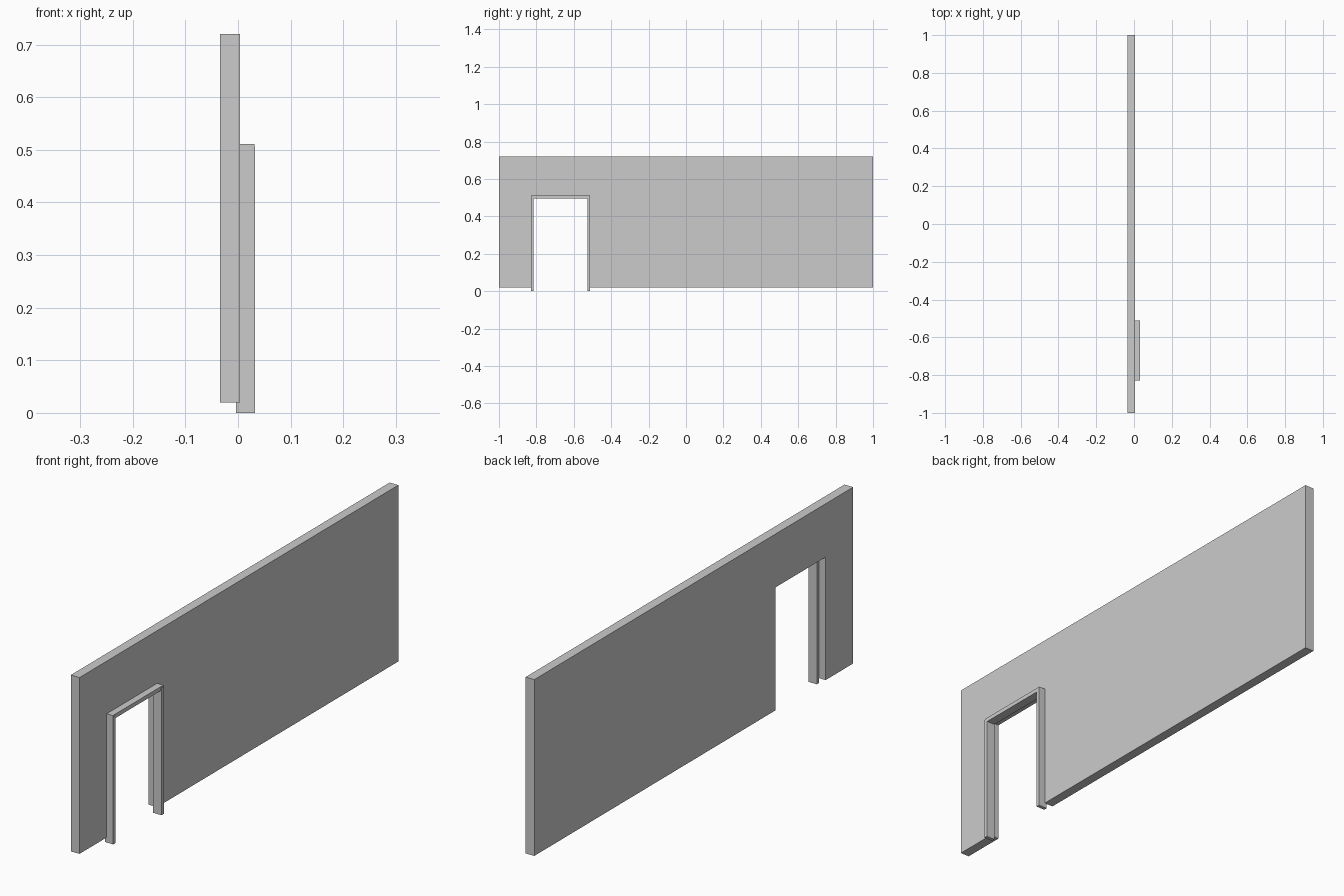
import bpy
import bmesh

if "Cube" in bpy.data.objects:
    bpy.data.objects.remove(bpy.data.objects["Cube"])


def prism(name, outline, x0, x1):
    """Extrude a (y, z) outline along x from x0 to x1."""
    bm = bmesh.new()
    face = bm.faces.new([bm.verts.new((x0, y, z)) for y, z in outline])
    ext = bmesh.ops.extrude_face_region(bm, geom=[face])
    moved = [g for g in ext["geom"] if isinstance(g, bmesh.types.BMVert)]
    bmesh.ops.translate(bm, verts=moved, vec=(x1 - x0, 0, 0))
    bmesh.ops.recalc_face_normals(bm, faces=bm.faces)
    mesh = bpy.data.meshes.new(name)
    bm.to_mesh(mesh)
    bm.free()
    obj = bpy.data.objects.new(name, mesh)
    bpy.context.collection.objects.link(obj)
    return obj


def box(name, y0, y1, z0, z1, x0, x1):
    return prism(name, [(y0, z0), (y1, z0), (y1, z1), (y0, z1)], x0, x1)


# Long wall panel with a doorway notch
left, right, top = -0.827, -0.514, 0.508
prism("wall", [(-1, 0.02), (left, 0.02), (left, top), (right, top),
               (right, 0.02), (1, 0.02), (1, 0.72), (-1, 0.72)], -0.034, 0.004)

# Door frame: two posts and a lintel standing proud of the wall
for name, y0, y1 in (("left_post", -0.829, -0.815), ("right_post", -0.526, -0.512)):
    box(name, y0, y1, 0, 0.506, -0.004, 0.0325)
box("lintel", -0.829, -0.512, 0.495, 0.511, -0.004, 0.031)
